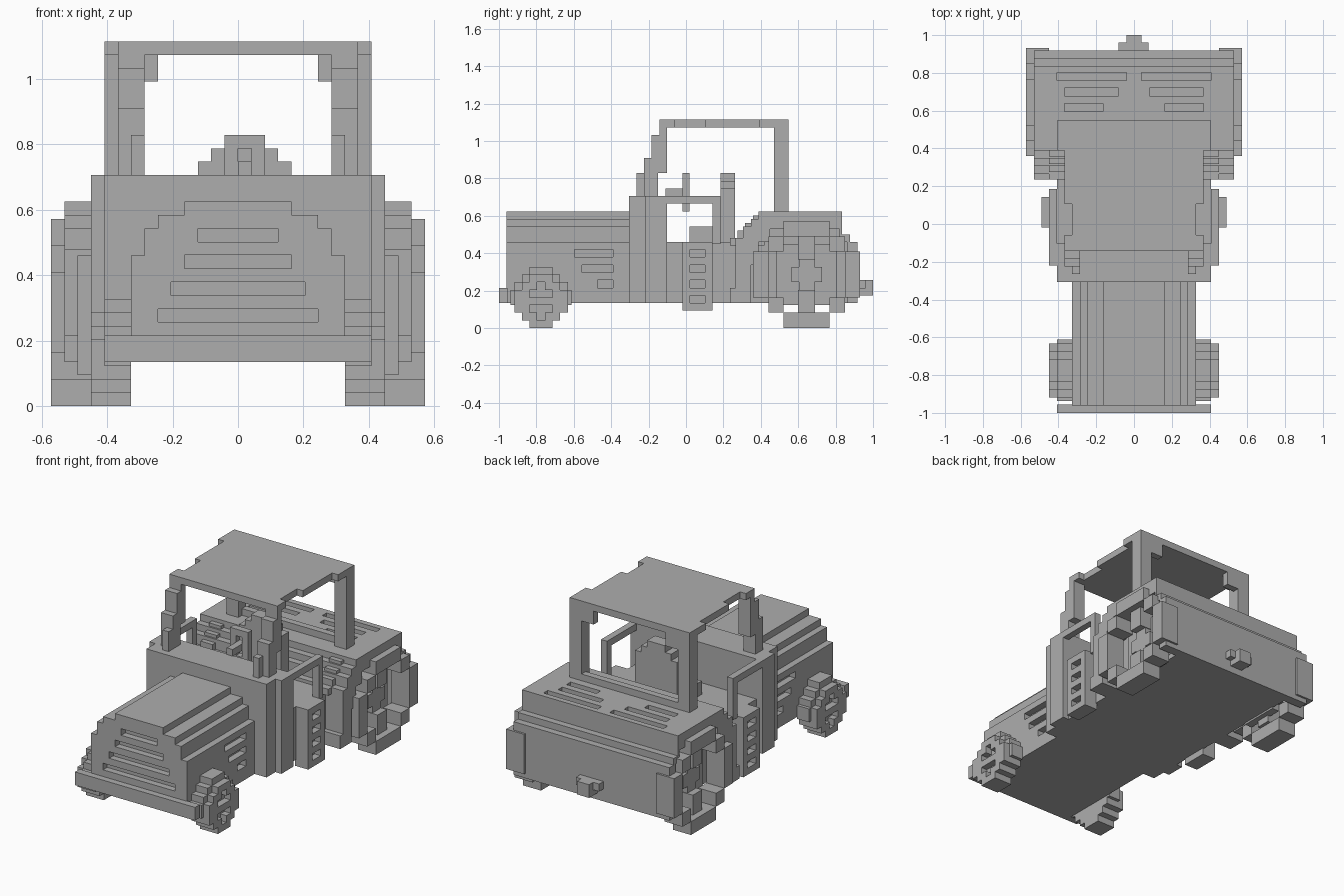
import bpy, bmesh

U = 0.0408            # block size
Z0 = 0.134            # underside of the body

grey = bpy.data.materials.new("plain grey")
grey.diffuse_color = (0.42, 0.42, 0.42, 1)


def finish(name, bm):
    bmesh.ops.recalc_face_normals(bm, faces=bm.faces)
    me = bpy.data.meshes.new(name)
    bm.to_mesh(me)
    bm.free()
    me.materials.append(grey)
    ob = bpy.data.objects.new(name, me)
    bpy.context.collection.objects.link(ob)
    return ob


def add_box(bm, x0, x1, y0, y1, z0, z1):
    v = [bm.verts.new((x, y, z)) for x in (x0, x1) for y in (y0, y1) for z in (z0, z1)]
    for f in ((0, 1, 3, 2), (4, 6, 7, 5), (0, 4, 5, 1), (2, 3, 7, 6), (0, 2, 6, 4), (1, 5, 7, 3)):
        bm.faces.new([v[i] for i in f])


def add_prism(bm, outline, axis, a, b):
    """Extrude a closed outline along x (outline is y,z) or y (outline is x,z)."""
    place = (lambda p, t: (t, p[0], p[1])) if axis == "x" else (lambda p, t: (p[0], t, p[1]))
    lo = [bm.verts.new(place(p, a)) for p in outline]
    hi = [bm.verts.new(place(p, b)) for p in outline]
    bm.faces.new(lo)
    bm.faces.new(hi[::-1])
    n = len(outline)
    for i in range(n):
        j = (i + 1) % n
        bm.faces.new((lo[i], hi[i], hi[j], lo[j]))


def boxes(name, items, mirror=False):
    bm = bmesh.new()
    for x0, x1, *r in items:
        add_box(bm, x0, x1, *r)
        if mirror:
            add_box(bm, -x1, -x0, *r)
    return finish(name, bm)


def cut(ob, cutter):
    m = ob.modifiers.new("cut", "BOOLEAN")
    m.operation, m.solver, m.object = "DIFFERENCE", "EXACT", cutter
    cutter.hide_render = True
    cutter.hide_set(True)


def disc(x0, x1, cy, z, outer, inner):
    """Rows of blocks forming a stepped disc; inner half widths leave a hole."""
    out = []
    for i, (a, b) in enumerate(zip(outer, inner)):
        z0, z1 = z + i * U, z + (i + 1) * U
        if b:
            out += [(x0, x1, cy - a * U, cy - b * U, z0, z1), (x0, x1, cy + b * U, cy + a * U, z0, z1)]
        else:
            out.append((x0, x1, cy - a * U, cy + a * U, z0, z1))
    return out


# Hood with stepped shoulders
half = [(0.327, Z0), (0.327, 0.46), (0.286, 0.46), (0.286, 0.542), (0.245, 0.542),
        (0.245, 0.583), (0.163, 0.583), (0.163, 0.624)]
bm = bmesh.new()
add_prism(bm, half + [(-x, z) for x, z in reversed(half)], "y", -0.96, -0.30)
hood = finish("hood", bm)

# Grille slots in the nose and vents in the sides
slots = [(-w, w, -1.0, -0.92, z, z + U) for w, z in ((0.122, 0.501), (0.163, 0.42), (0.204, 0.338), (0.245, 0.256))]
for y0, z in ((-0.595, 0.379), (-0.555, 0.297), (-0.473, 0.215)):
    slots += [(0.286, 0.4, y0, -0.39, z, z + U), (-0.4, -0.286, y0, -0.39, z, z + U)]
cut(hood, boxes("hood_slot_cutter", slots))

boxes("front_bumper", [(-0.408, 0.408, -1.0, -0.955, Z0, 0.215)])

# Cowl and cab floor
boxes("cowl", [(-0.408, 0.408, -0.306, -0.22, Z0, 0.706), (-0.449, 0.449, -0.22, -0.102, Z0, 0.706)])
boxes("cab_floor", [(-0.408, 0.408, -0.11, 0.42, Z0, 0.46)])

# Rear body with fenders, wheel wells and deck slots
side = [(0.235, Z0), (0.235, 0.215), (0.265, 0.215), (0.265, 0.338), (0.265, 0.48), (0.306, 0.48),
        (0.306, 0.542), (0.347, 0.542), (0.347, 0.583), (0.388, 0.583), (0.388, 0.624), (0.835, 0.624),
        (0.835, 0.501), (0.876, 0.501), (0.876, 0.46), (0.918, 0.46), (0.918, Z0)]
bm = bmesh.new()
add_prism(bm, side, "x", -0.53, 0.53)
rear = finish("rear_body", bm)
well = [(0.347, 0.0), (0.347, 0.338), (0.388, 0.338), (0.388, 0.46), (0.449, 0.46), (0.449, 0.53),
        (0.82, 0.53), (0.82, 0.46), (0.86, 0.46), (0.86, 0.0)]
bm = bmesh.new()
for s in (1, -1):
    add_prism(bm, well, "x", 0.408 * s, 0.7 * s)
    for x0, x1, y in ((0.041, 0.408, 0.76), (0.082, 0.367, 0.678), (0.163, 0.367, 0.596)):
        add_box(bm, min(s * x0, s * x1), max(s * x0, s * x1), y, y + U, 0.583, 0.7)
cut(rear, finish("rear_cutter", bm))

# Stepped trim between the cab and the fenders
boxes("inner_fender_steps", [(0.367, 0.449, 0.235 + i * U, 0.42, 0.44 + i * U, 0.48 + i * U) for i in range(4)], True)

# Rear wheels: hollow stepped tyre and hub
outer = [3, 3, 5, 5, 7, 7, 7, 7, 7, 7, 5, 5, 3, 3]
inner = [0, 0, 3, 3, 5, 5, 5, 5, 5, 5, 3, 3, 0, 0]
boxes("rear_tyre", disc(0.449, 0.571, 0.645, 0, outer, inner), True)
boxes("rear_hub", disc(0.40, 0.449, 0.645, 3 * U, [3, 4, 4, 4, 4, 4, 4, 3], [0] * 8)
      + disc(0.449, 0.49, 0.645, 5 * U, [1, 2, 2, 1], [0] * 4)
      + [(0.43, 0.53, 0.60, 0.69, 2 * U, 5 * U), (0.43, 0.53, 0.60, 0.69, 9 * U, 12 * U)], True)

# Front wheels
boxes("front_tyre", disc(0.327, 0.408, -0.775, 0, [1.5, 2.5, 3.5, 4, 4, 3.5, 2.5, 1.5], [0] * 8), True)
boxes("front_rim", disc(0.408, 0.449, -0.775, 0, [1.5, 2.5, 3.5, 3.5, 3.5, 2.5, 1.5],
                        [0, 0.5, 1.5, 0, 1.5, 0.5, 0]), True)

# Roof, wider at the back and notched at the sides
boxes("roof", [(-w, w, y0, y1, 1.073, 1.114) for w, y0, y1 in
               ((0.367, -0.143, -0.058), (0.327, -0.058, 0.105), (0.367, 0.105, 0.39), (0.408, 0.39, 0.547))])

# Front pillars climbing backwards in steps
boxes("front_pillar", [(0.286, 0.327, -0.265, -0.22, 0.70, 0.828),
                       (0.286, 0.367, -0.224, -0.15, 0.70, 0.909),
                       (0.286, 0.367, -0.184, -0.102, 0.828, 1.032),
                       (0.286, 0.367, -0.143, -0.102, 1.032, 1.08)], True)

# Rear pillars, corner braces and sill
boxes("rear_pillar", [(0.327, 0.408, 0.47, 0.547, 0.62, 1.08),
                      (0.245, 0.33, 0.506, 0.547, 0.991, 1.08)], True)
boxes("rear_sill", [(-0.408, 0.408, 0.506, 0.547, 0.62, 0.665)])

# Door frames and slotted steps
boxes("door_frame", [(0.408, 0.449, -0.11, 0.184, 0.665, 0.706),
                     (0.408, 0.449, 0.143, 0.184, 0.45, 0.67)], True)
panel = boxes("step_panel", [(0.40, 0.49, -0.018, 0.143, 0.094, 0.46)], True)
cut(panel, boxes("step_cutter", [(0.449, 0.6, 0.022, 0.102, z, z + U) for z in (0.134, 0.215, 0.297, 0.379)], True))

# Seat and steering wheel
boxes("seat", [(-0.122, 0.163, 0.02, 0.2, 0.45, 0.542), (-0.122, 0.163, 0.184, 0.262, 0.45, 0.747),
               (-0.082, 0.122, 0.184, 0.262, 0.74, 0.787), (-0.041, 0.082, 0.184, 0.262, 0.78, 0.828)])
boxes("steering_wheel", [(-0.041, 0.0, -0.02, 0.02, 0.665, 0.787), (0.041, 0.082, -0.02, 0.02, 0.665, 0.787),
                         (-0.041, 0.082, -0.02, 0.02, 0.787, 0.828), (-0.041, 0.082, -0.02, 0.02, 0.624, 0.665),
                         (0.0, 0.041, -0.11, -0.018, 0.706, 0.747), (-0.041, 0.082, -0.02, 0.02, 0.706, 0.747)])

# Tow hitch
boxes("hitch", [(-0.082, 0.076, 0.91, 0.96, 0.21, 0.256), (-0.041, 0.041, 0.91, 1.0, 0.175, 0.256)])
